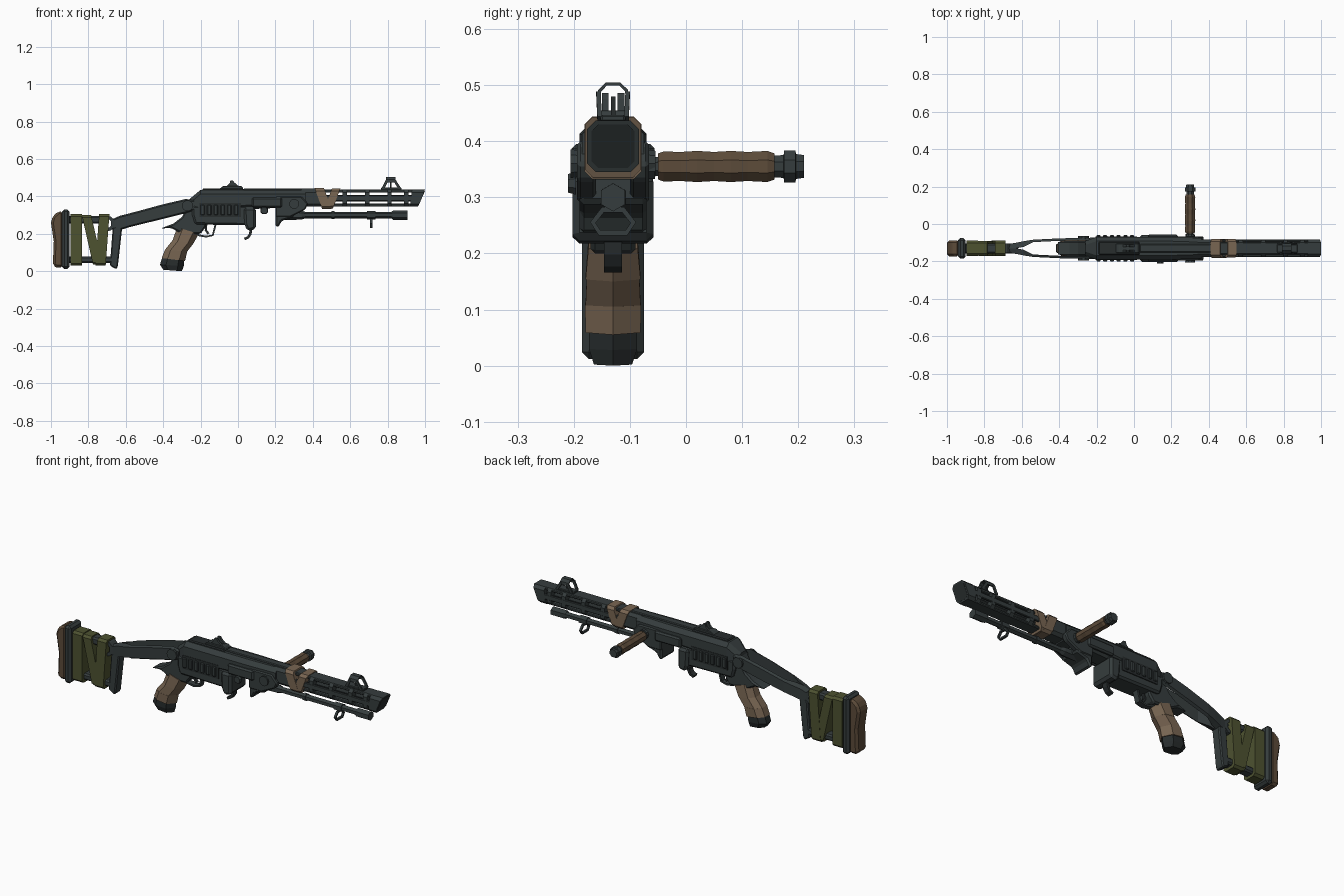
import bpy, bmesh, math
from mathutils import Vector as V

if "Cube" in bpy.data.objects:
    bpy.data.objects.remove(bpy.data.objects["Cube"])

C = -0.13  # the gun's centre line in y; helper coordinates are relative to it


def colour(name, r, g, b):
    m = bpy.data.materials.new(name)
    m.diffuse_color = (r, g, b, 1)
    m.use_nodes = True
    m.node_tree.nodes["Principled BSDF"].inputs["Base Color"].default_value = m.diffuse_color
    return m


METAL = colour("slate metal", 0.036, 0.046, 0.047)
DARK = colour("dark metal", 0.021, 0.026, 0.027)
BROWN = colour("brown leather", 0.108, 0.071, 0.042)
TAN = colour("tan cloth", 0.19, 0.132, 0.085)
GREEN = colour("green cloth", 0.075, 0.084, 0.03)


def loft(name, rings, mat, closed=False):
    """Skin a list of equal-length point rings, capping both ends."""
    bm = bmesh.new()
    vs = [[bm.verts.new((p[0], p[1] + C, p[2])) for p in r] for r in rings]
    n = len(vs[0])
    pairs = list(zip(vs, vs[1:])) + ([(vs[-1], vs[0])] if closed else [])
    for a, b in pairs:
        for i in range(n):
            bm.faces.new((a[i], a[(i + 1) % n], b[(i + 1) % n], b[i]))
    if not closed:
        bm.faces.new(vs[0])
        bm.faces.new(vs[-1])
    bmesh.ops.recalc_face_normals(bm, faces=bm.faces)
    me = bpy.data.meshes.new(name)
    bm.to_mesh(me)
    bm.free()
    me.materials.append(mat)
    ob = bpy.data.objects.new(name, me)
    bpy.context.collection.objects.link(ob)
    return ob


def bevel(ob, w):
    m = ob.modifiers.new("bevel", 'BEVEL')
    m.width, m.segments, m.limit_method = w, 1, 'ANGLE'
    return ob


def prism(name, pts, y0, y1, mat, b=0.0):
    """Side profile (x, z) extruded from y0 to y1."""
    ob = loft(name, [[(x, y, z) for x, z in pts] for y in (y0, y1)], mat)
    return bevel(ob, b) if b else ob


def box(name, x0, x1, y0, y1, z0, z1, mat, b=0.0):
    return prism(name, [(x0, z0), (x1, z0), (x1, z1), (x0, z1)], y0, y1, mat, b)


def octo(x, h, z0, z1, c, lean=0.0):
    """Chamfered cross-section; lean shifts x from bottom to top."""
    pts = [(-h + c, z0), (h - c, z0), (h, z0 + c), (h, z1 - c),
           (h - c, z1), (-h + c, z1), (-h, z1 - c), (-h, z0 + c)]
    return [(x + lean * (z - z0) / (z1 - z0), y, z) for y, z in pts]


def strap(name, xb, xt, w, h, z0, z1, c, mat):
    return loft(name, [octo(xb + s * w / 2, h, z0, z1, c, xt - xb) for s in (-1, 1)], mat)


def turned(name, axis, origin, stations, n, mat):
    """Lathe: stations are (distance along axis, radius)."""
    a = 'xyz'.index(axis)
    rings = []
    for d, r in stations:
        ring = []
        for i in range(n):
            t = 2 * math.pi * (i + 0.5) / n
            p = list(origin)
            p[a] += d
            p[(a + 1) % 3] += r * math.cos(t)
            p[(a + 2) % 3] += r * math.sin(t)
            ring.append(p)
        rings.append(ring)
    return loft(name, rings, mat)


def strip(name, pts, binormal, w, r, mat, closed=False):
    """Flat bar along a planar path: w = half width, r = half thickness."""
    pts, b, n, rings = [V(p) for p in pts], V(binormal), len(pts), []
    for i, p in enumerate(pts):
        q0 = pts[i - 1] if closed or i else p
        q1 = pts[(i + 1) % n] if closed or i < n - 1 else p
        s = b.cross((q1 - q0).normalized())
        rings.append([p + b * w + s * r, p - b * w + s * r, p - b * w - s * r, p + b * w - s * r])
    return loft(name, rings, mat, closed)


Y, X = (0, 1, 0), (1, 0, 0)

# Butt: pad and plate
prism("butt_pad", [(-.99, .03), (-.97, .02), (-.935, .02), (-.935, .32), (-.96, .32), (-.99, .295),
                   (-1, .26), (-.985, .16)], -.043, .043, BROWN, .015)
box("butt_plate", -.94, -.9, -.055, .055, .012, .33, METAL, .012)

# Stock frame: bars, front strut and ring
box("stock_top_bar", -.91, -.69, -.027, .027, .255, .295, METAL, .008)
box("stock_bottom_bar", -.91, -.66, -.027, .027, .045, .08, METAL, .008)
prism("stock_front_strut", [(-.685, .03), (-.65, .01), (-.642, .03), (-.62, .225), (-.64, .25), (-.67, .23)],
      -.027, .027, METAL, .006)
strip("stock_ring", [(-.7 + .033 * math.cos(t * math.pi / 6), 0, .255 + .033 * math.sin(t * math.pi / 6))
                     for t in range(12)], Y, .025, .009, METAL, True)
strap("stock_wrap_rear", -.865, -.865, .06, .041, .03, .305, .012, GREEN)
strap("stock_wrap_diagonal", -.75, -.81, .05, .040, .035, .3, .012, GREEN)
strap("stock_wrap_front", -.735, -.715, .055, .041, .03, .305, .012, GREEN)

# Forked stock arm with pivots
for s, side in ((-1, "front"), (1, "back")):
    loft("stock_arm_" + side, [[(x, s * a, z0), (x, s * b, z0 + .008), (x, s * b, z1 - .008), (x, s * a, z1)]
         for x, z0, z1, a, b in ((-.68, .225, .275, 0, .022), (-.63, .22, .297, 0, .03),
                                 (-.59, .233, .307, .008, .038), (-.54, .246, .32, .033, .046),
                                 (-.4, .28, .358, .04, .053), (-.28, .31, .386, .042, .056),
                                 (-.235, .325, .38, .042, .056))], METAL)
    turned("stock_pivot_" + side, 'y', (-.27, s * .058, .35), [(-.008, .03), (.008, .03)], 10, METAL)

# Receiver: tang, lower, upper and top cover
prism("receiver_tang", [(-.415, .228), (-.36, .232), (-.3, .2), (-.2, .2), (-.17, .24), (-.17, .40),
                        (-.25, .385), (-.3, .29), (-.345, .255)], -.04, .04, METAL, .012)
prism("receiver_lower", [(-.245, .30), (-.23, .25), (.09, .245), (.09, .35), (-.245, .35)],
      -.057, .057, METAL, .01)
loft("receiver_upper", [octo(x, h, z0, z1, .022) for x, h, z0, z1 in
     ((-.26, .04, .32, .385), (-.2, .06, .32, .435), (.2, .06, .338, .435), (.36, .055, .338, .435))], METAL)
box("top_cover", -.19, .03, -.035, .035, .43, .443, DARK, .005)
box("top_rib", .03, .45, -.022, .022, .43, .442, METAL, .004)

# Ribbed side panels and ejection covers
for s, side in ((-1, "front"), (1, "back")):
    def pair(a, b):
        return sorted((s * a, s * b))
    box("side_panel_" + side, -.205, .015, *pair(.055, .062), .29, .365, DARK)
    for i in range(6):
        x = -.19 + i * .036
        box(f"panel_rib_{side}_{i}", x - .011, x + .011, *pair(.06, .071), .3, .355, METAL, .004)
    box("ejection_cover_" + side, .075, .235, *pair(.05, .074), .34, .395, METAL, .008)
    prism("forend_bracket_" + side, [(.2, .29), (.28, .29), (.36, .33), (.375, .36), (.34, .40), (.2, .40)],
          *pair(.03, .064), METAL, .006)
    turned("bracket_bolt_" + side, 'y', (.3, s * .066, .36), [(-.01, .027), (.01, .024)], 10, METAL)
turned("charging_knob", 'y', (.14, -.072, .325), [(-.008, .018), (.006, .022)], 8, METAL)

# Magazine well: two walls with an open gap between
prism("magwell_rear_wall", [(.03, .34), (.035, .25), (.05, .215), (.095, .225), (.095, .34)],
      -.072, .072, METAL, .012)
prism("magwell_front_wall", [(.2, .34), (.2, .24), (.215, .235), (.235, .27), (.3, .29), (.3, .34)],
      -.06, .06, METAL, .01)

# Trigger, guard and magazine catch
strip("trigger_guard", [(-.235, 0, .215), (-.21, 0, .192), (-.17, 0, .185), (-.135, 0, .192), (-.12, 0, .25)],
      Y, .016, .005, METAL)
strip("trigger", [(-.17, 0, .25), (-.172, 0, .22), (-.158, 0, .2)], Y, .008, .006, DARK)
strip("magazine_catch", [(.07, 0, .23), (.066, 0, .2), (.055, 0, .182), (.035, 0, .172)], Y, .016, .007, DARK)


# Pistol grip: wrapped segments over a dark cap
def grip(back, front, h):
    b, f = V((back[0], 0, back[1])), V((front[0], 0, front[1]))
    prof = [(0, .45), (.25, 1), (.75, 1), (1, 0), (.75, -1), (.25, -1), (0, -.45)]
    return [b.lerp(f, u) + V((0, v * h, 0)) for u, v in prof]


G = [((-.325, .235), (-.21, .2)), ((-.35, .165), (-.237, .15)),
     ((-.39, .115), (-.272, .105)), ((-.408, .07), (-.283, .055))]
for i in range(3):
    loft(f"grip_wrap_{i}", [grip(*G[i], .044 + .003 * i), grip(*G[i + 1], .049)], TAN)
loft("grip_cap", [grip((-.405, .075), (-.287, .06), .043), grip((-.417, .035), (-.29, .028), .043),
                  grip((-.4, .008), (-.3, .0), .034)], DARK)

# Side handle, pointing to the back
turned("handle_shaft", 'y', (.3, 0, .355), [(.03, .018), (.31, .018)], 8, METAL)
turned("handle_collar", 'y', (.3, 0, .355), [(.055, .024), (.075, .024)], 8, METAL)
turned("handle_grip", 'y', (.3, 0, .355), [(.08, .025), (.09, .029), (.12, .028), (.15, .030), (.18, .028),
                                          (.21, .030), (.24, .028), (.275, .03), (.288, .025)], 8, BROWN)
turned("handle_cap", 'y', (.3, 0, .355), [(.286, .021), (.304, .022), (.305, .031), (.325, .031),
                                         (.326, .024), (.34, .022)], 8, METAL)

# Barrel and slotted shroud
turned("barrel", 'x', (0, 0, .39), [(.3, .02), (.97, .02)], 8, DARK)
loft("shroud_rear", [octo(.34, .046, .345, .437, .015), octo(.46, .046, .345, .437, .015)], METAL)
box("shroud_top", .45, .96, -.033, .033, .42, .437, METAL, .004)
box("shroud_bottom", .45, .95, -.033, .033, .346, .361, METAL, .004)
for s, side in ((-1, "front"), (1, "back")):
    y0, y1 = sorted((s * .034, s * .046))
    box("shroud_rail_" + side, .45, .96, y0, y1, .376, .404, METAL, .003)
for i, x in enumerate((.57, .69, .81, .9)):
    loft(f"shroud_rib_{i}", [octo(x + d, .0455, .347, .4365, .015) for d in (-.012, .012)], METAL)
loft("muzzle", [octo(.92, .046, .345, .437, .015, .01), octo(.962, .046, .345, .437, .015, .038)], METAL)
loft("muzzle_face", [octo(.96, .038, .352, .43, .012, .036), octo(.966, .038, .352, .43, .012, .034)], DARK)
strap("forend_wrap_rear", .475, .435, .05, .051, .333, .444, .014, TAN)
strap("forend_wrap_front", .485, .525, .045, .05, .335, .443, .014, TAN)

# Tube under the barrel with end cap, clamp and sling loop
turned("under_tube", 'x', (0, 0, .3), [(.2, .017), (.9, .017)], 6, METAL)
turned("tube_socket", 'x', (0, 0, .3), [(.2, .028), (.34, .024), (.36, .017)], 6, METAL)
turned("tube_collar", 'x', (0, 0, .3), [(.5, .022), (.515, .022)], 6, METAL)
turned("tube_end", 'x', (0, 0, .3), [(.82, .018), (.83, .025), (.905, .025)], 6, METAL)
turned("sling_clamp", 'x', (0, 0, .3), [(.69, .023), (.735, .023)], 6, METAL)
strip("sling_loop", [(.712, -.018, .278), (.712, -.036, .255), (.712, -.024, .237), (.712, .024, .237),
                     (.712, .036, .255), (.712, .018, .278)], X, .006, .005, METAL, True)

# Front sight: hoop on splayed legs with a post
box("front_sight_base", .765, .875, -.022, .022, .435, .447, METAL, .003)
strip("front_sight_hoop", [(.817, -.026, .475), (.817, -.024, .49), (.817, -.012, .502), (.817, .012, .502),
                           (.817, .024, .49), (.817, .026, .475)], X, .026, .003, METAL)
for s in (-1, 1):
    for k in (-1, 1):
        strip(f"front_sight_leg_{s}_{k}", [(.82 + k * .046, s * .024, .44), (.817 + k * .02, s * .026, .485)],
              Y, .004, .007, METAL)
box("front_sight_post", .812, .822, -.004, .004, .44, .48, DARK)

# Rear sight
prism("rear_sight_base", [(-.1, .44), (.03, .44), (.02, .455), (-.08, .455)], -.025, .025, METAL, .003)
for s, side in ((-1, "front"), (1, "back")):
    y0, y1 = sorted((s * .008, s * .02))
    prism("rear_sight_ear_" + side, [(-.065, .45), (.01, .45), (-.02, .475), (-.027, .486), (-.04, .486),
                                     (-.045, .47)], y0, y1, METAL)
